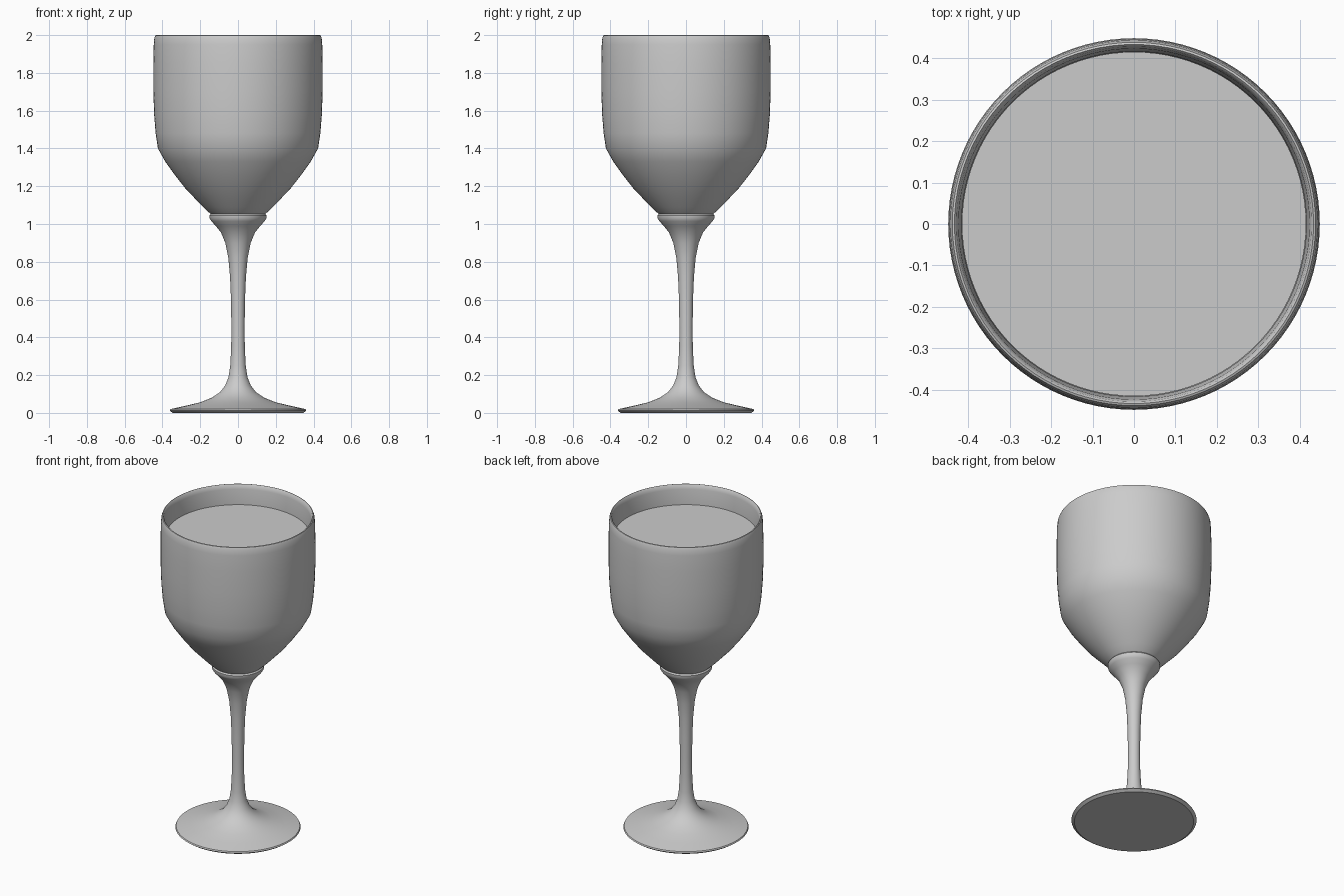
import bpy, bmesh, math

SEGMENTS = 96


def lathe(name, profile):
    """Spin a (radius, z) profile about the z axis; ends on the axis close it."""
    bm = bmesh.new()
    verts = [bm.verts.new((r, 0, z)) for r, z in profile]
    edges = [bm.edges.new(pair) for pair in zip(verts, verts[1:])]
    bmesh.ops.spin(bm, geom=verts + edges, cent=(0, 0, 0), axis=(0, 0, 1),
                   angle=2 * math.pi, steps=SEGMENTS)
    bmesh.ops.remove_doubles(bm, verts=bm.verts, dist=1e-4)
    bmesh.ops.recalc_face_normals(bm, faces=bm.faces)
    mesh = bpy.data.meshes.new(name)
    bm.to_mesh(mesh)
    bm.free()
    obj = bpy.data.objects.new(name, mesh)
    bpy.context.collection.objects.link(obj)
    bpy.ops.object.select_all(action='DESELECT')
    obj.select_set(True)
    bpy.context.view_layer.objects.active = obj
    bpy.ops.object.shade_smooth_by_angle(angle=math.radians(35))
    return obj


# Goblet: foot, stem, collar, bowl outside, rounded rim, then bowl inside
foot = [(0, 0), (0.345, 0), (0.362, 0.012), (0.358, 0.02), (0.28, 0.037),
        (0.2, 0.056), (0.14, 0.08), (0.095, 0.11), (0.068, 0.145)]
stem = [(0.05, 0.19), (0.041, 0.25), (0.036, 0.35), (0.035, 0.45),
        (0.037, 0.6), (0.042, 0.72), (0.051, 0.82), (0.067, 0.9),
        (0.09, 0.955)]
collar = [(0.118, 0.99), (0.141, 1.015), (0.15, 1.03), (0.151, 1.045),
          (0.144, 1.053)]
bowl_outside = [(0.155, 1.062), (0.185, 1.09), (0.228, 1.135), (0.28, 1.19),
                (0.335, 1.26), (0.385, 1.33), (0.424, 1.4), (0.436, 1.48),
                (0.444, 1.58), (0.448, 1.7), (0.448, 1.85), (0.446, 1.95)]
rim = [(0.443, 1.985), (0.438, 1.998), (0.433, 2.0), (0.428, 1.995),
       (0.423, 1.97)]
bowl_inside = [(0.416, 1.87), (0.417, 1.7), (0.408, 1.5), (0.396, 1.41),
               (0.31, 1.27), (0.2, 1.15), (0.1, 1.085), (0, 1.07)]
lathe("goblet", foot + stem + collar + bowl_outside + rim + bowl_inside)

# Drink filling the bowl, just inside the wall
lathe("drink", [(0, 1.875), (0.415, 1.875), (0.415, 1.7), (0.406, 1.5),
                (0.394, 1.412), (0.308, 1.273), (0.198, 1.153),
                (0.098, 1.088), (0, 1.073)])
